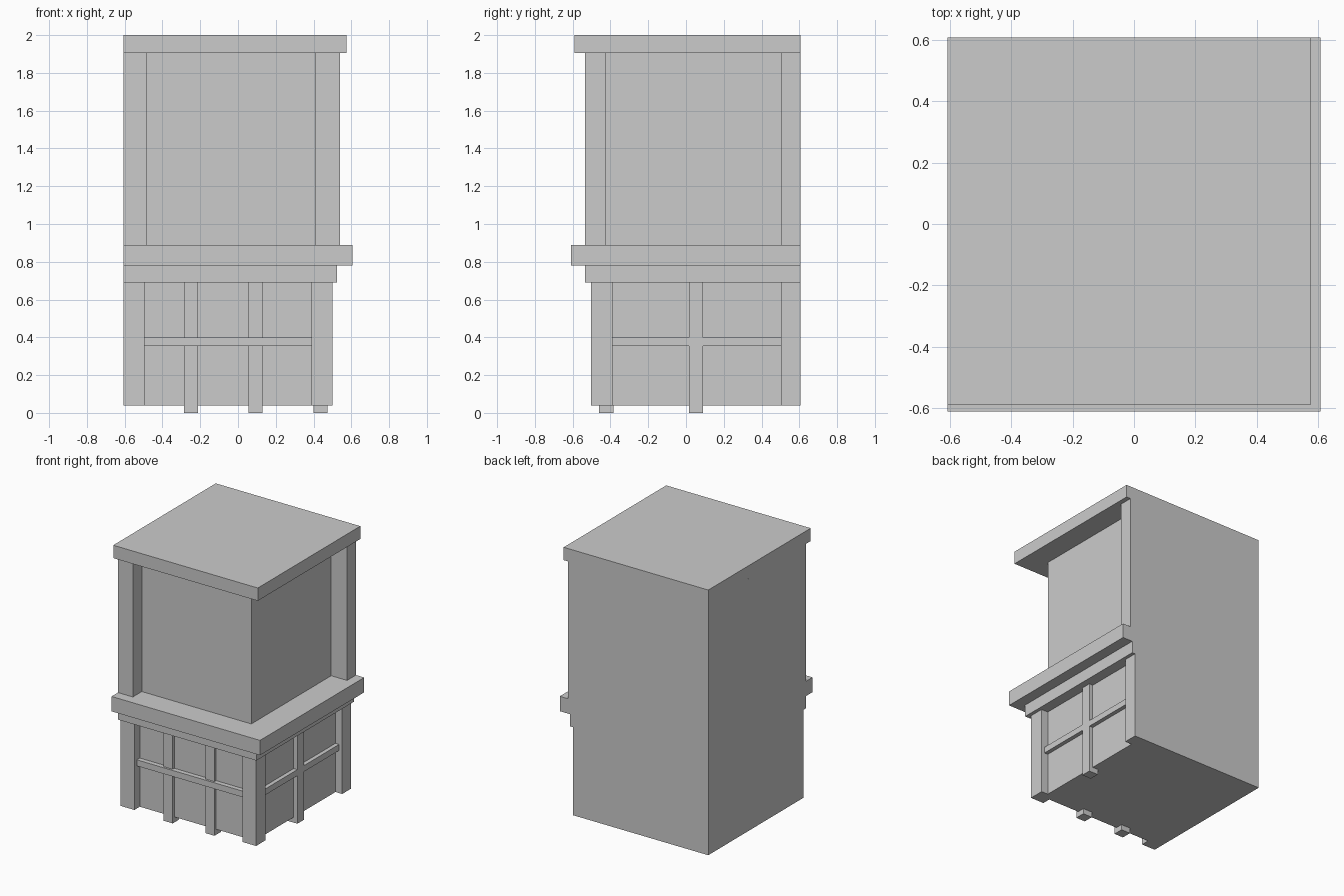
import bpy

if "Cube" in bpy.data.objects:
    bpy.data.objects.remove(bpy.data.objects["Cube"])

L, B = -0.607, 0.607  # flat left side and flat back side of the cabinet


def box(name, x, y, z):
    """Axis-aligned box from (min, max) ranges."""
    bpy.ops.mesh.primitive_cube_add(size=1)
    o = bpy.context.object
    o.name = name
    r = (x, y, z)
    mid = [(a + b) / 2 for a, b in r]
    dim = [b - a for a, b in r]
    for v in o.data.vertices:
        v.co = [m + c * d for m, c, d in zip(mid, v.co, dim)]
    return o


# Stacked slabs: right edge, front edge, bottom, top
for name, xr, yf, z0, z1 in [
    ("lower_body", 0.445, -0.44, 0.04, 0.69),
    ("counter_moulding", 0.525, -0.535, 0.69, 0.78),
    ("counter_top", 0.607, -0.61, 0.78, 0.89),
    ("upper_body", 0.41, -0.43, 0.89, 1.905),
    ("roof_slab", 0.575, -0.59, 1.905, 2.0),
]:
    box(name, (L, xr), (yf, B), (z0, z1))

# Upper posts at the two wall ends
box("upper_front_post", (L, -0.485), (-0.535, -0.43), (0.89, 1.905))
box("upper_side_post", (0.41, 0.54), (0.503, B), (0.89, 1.905))

# Lower posts: both ends and the outer corner
LOW = (0.04, 0.69)
box("lower_front_post", (L, -0.495), (-0.503, -0.44), LOW)
box("lower_side_post", (0.445, 0.50), (0.503, B), LOW)
box("lower_corner_post", (0.39, 0.50), (-0.503, -0.39), LOW)

# Square stiles that reach the floor as feet
for x in (-0.287, 0.055):
    box("front_stile", (x, x + 0.075), (-0.46, -0.385), (0, 0.69))
box("side_stile", (0.40, 0.475), (0.015, 0.09), (0, 0.69))

# Horizontal rails
RAIL = (0.355, 0.40)
box("front_rail", (-0.495, 0.39), (-0.475, -0.44), RAIL)
box("side_rail", (0.445, 0.475), (-0.39, 0.503), RAIL)
